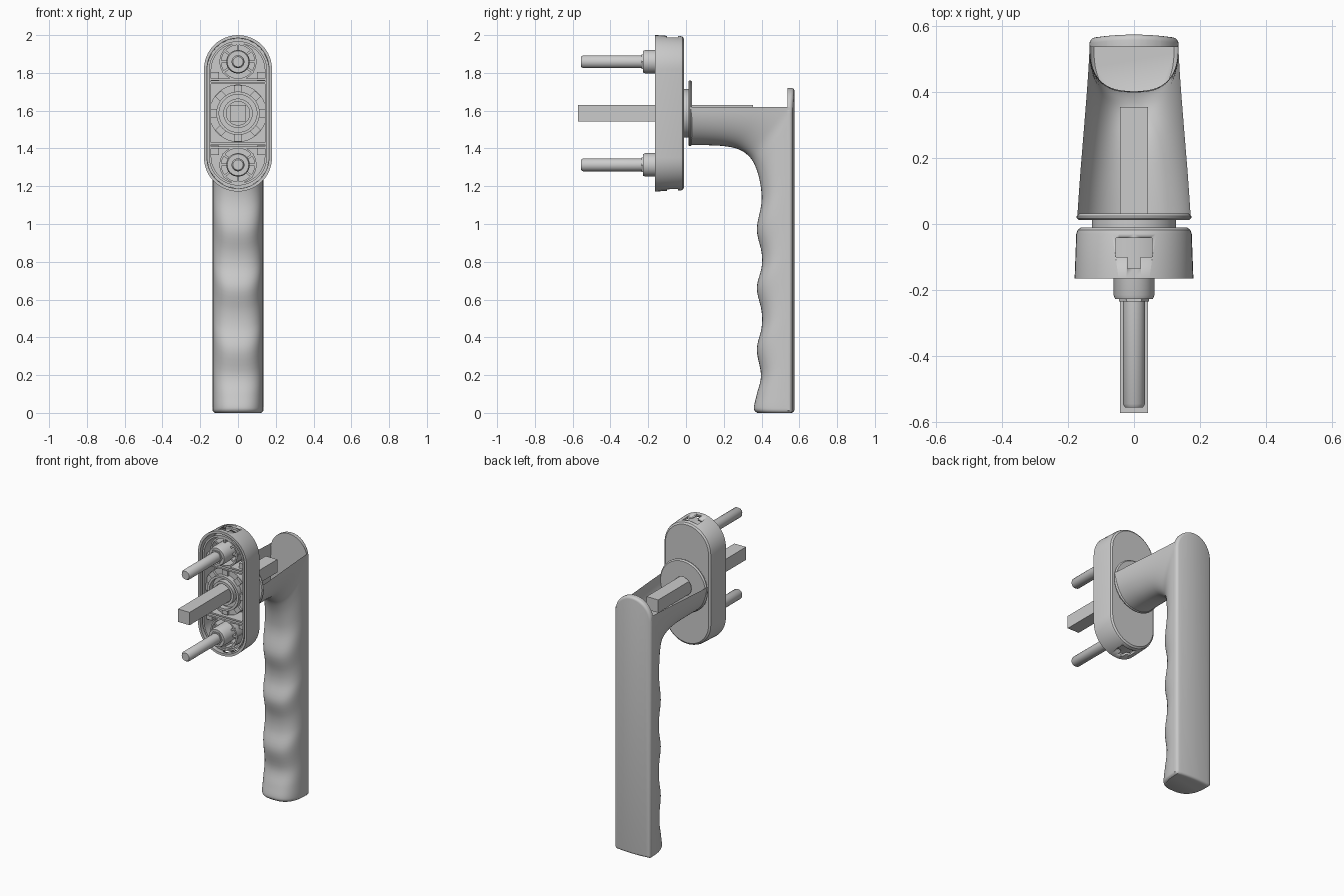
import bpy, bmesh, math
from mathutils import Matrix, Vector

if "Cube" in bpy.data.objects:
    bpy.data.objects.remove(bpy.data.objects["Cube"])

Z = 1.586          # height of the spindle axis
SCREW = 0.273      # screw offset above / below the axis


def finish(name, bm, angle=35):
    bmesh.ops.remove_doubles(bm, verts=bm.verts, dist=1e-5)
    bmesh.ops.recalc_face_normals(bm, faces=bm.faces)
    me = bpy.data.meshes.new(name)
    bm.to_mesh(me)
    bm.free()
    ob = bpy.data.objects.new(name, me)
    bpy.context.collection.objects.link(ob)
    bpy.ops.object.select_all(action='DESELECT')
    ob.select_set(True)
    bpy.context.view_layer.objects.active = ob
    bpy.ops.object.shade_smooth_by_angle(angle=math.radians(angle))
    return ob


def loft(name, prof, cz, h=0.0, seg=24, closed=False):
    """Sweep (radius, y) profile around a circle, or a stadium when h > 0."""
    bm = bmesh.new()
    rings = []
    for r, y in prof:
        ring = []
        for half in (0, 1):
            for i in range(seg + 1):
                a = math.pi * (half + i / seg)
                dz = -h if half else h
                ring.append(bm.verts.new((r * math.cos(a), y, cz + dz + r * math.sin(a))))
        rings.append(ring)
    n = len(rings[0])
    pairs = list(zip(rings, rings[1:]))
    if closed:
        pairs.append((rings[-1], rings[0]))
    else:
        bm.faces.new(rings[0])
        bm.faces.new(rings[-1])
    for a, b in pairs:
        for i in range(n):
            j = (i + 1) % n
            bm.faces.new((a[i], a[j], b[j], b[i]))
    bmesh.ops.dissolve_degenerate(bm, dist=1e-6, edges=bm.edges)
    return finish(name, bm)


def tube(name, r_out, r_in, y0, y1, cz, h=0.0):
    return loft(name, [(r_out, y0), (r_out, y1), (r_in, y1), (r_in, y0)], cz, h, closed=True)


def box(name, lo, hi, pivot=None, turn=0.0):
    bm = bmesh.new()
    lo, hi = Vector(lo), Vector(hi)
    bmesh.ops.create_cube(bm, size=1)
    for v in bm.verts:
        v.co = Vector([c * s for c, s in zip(v.co, hi - lo)]) + (lo + hi) / 2
    if pivot:
        bmesh.ops.rotate(bm, verts=bm.verts, cent=pivot, matrix=Matrix.Rotation(turn, 3, 'Y'))
    return finish(name, bm)


# Rosette: rounded cover, hollow on the front
rosette = loft("rosette_cover", [
    (0.162, -0.04), (0.164, -0.165), (0.18, -0.165), (0.175, -0.03),
    (0.171, -0.018), (0.160, -0.010)], Z, h=0.234)

# Release slots in the rounded ends of the cover
for s in (1, -1):
    for w, y0, y1 in ((0.055, -0.10, -0.042), (0.02, -0.135, -0.09)):
        z = Z + s * 0.41
        cut = box("slot_cutter", (-w, y0, z - 0.045), (w, y1, z + 0.045))
        cut.hide_render = True
        mod = rosette.modifiers.new("slot", 'BOOLEAN')
        mod.operation, mod.object, mod.solver = 'DIFFERENCE', cut, 'EXACT'
        bpy.context.view_layer.objects.active = rosette
        bpy.ops.object.modifier_apply(modifier=mod.name)
        bpy.data.objects.remove(cut)

# Inner carrier: frame, hub discs and sleeves
tube("carrier_frame", 0.154, 0.142, -0.155, -0.035, Z, h=0.228)
tube("hub_plate", 0.152, 0.07, -0.125, -0.035, Z)
tube("hub_ring", 0.115, 0.1, -0.16, -0.1, Z)
tube("hub_sleeve", 0.078, 0.062, -0.16, -0.035, Z)
for i in range(8):
    box("hub_tab", (0.112, -0.14, Z - 0.022), (0.148, -0.1, Z + 0.022),
        (0, 0, Z), math.radians(45 * i))

# Screws with hex collars, surrounding rings and ribs
for s, side in ((1, "upper"), (-1, "lower")):
    c = Z + s * SCREW
    loft(side + "_screw_boss", [(0.062, -0.035), (0.062, -0.215), (0.057, -0.228)], c)
    loft(side + "_screw_nut", [(0.045, -0.2), (0.045, -0.235)], c, seg=3)
    loft(side + "_screw", [(0.034, -0.2), (0.034, -0.545), (0.027, -0.556)], c)
    tube(side + "_boss_ring", 0.098, 0.088, -0.15, -0.035, c)
    for a in (0, 40, 90, 140, 180, 215, 325):
        box(side + "_rib", (0.055, -0.145, c - 0.006), (0.1, -0.035, c + 0.006),
            (0, 0, c), math.radians(-s * a))
    for dz in (0.16, 0.18):
        z = Z + s * dz
        box(side + "_cross_rib", (-0.145, -0.15, z - 0.005), (0.145, -0.035, z + 0.005))
    for sx in (1, -1):
        box(side + "_web", (min(sx * 0.1, sx * 0.145), -0.13, Z + s * 0.195 - 0.025),
            (max(sx * 0.1, sx * 0.145), -0.035, Z + s * 0.195 + 0.025))

# Square spindle and bearing washer
box("square_spindle", (-0.043, -0.573, Z - 0.043), (0.043, 0.355, Z + 0.043))
tube("bearing_washer", 0.128, 0.062, -0.02, 0.02, Z)

# Neck flange
loft("neck_flange", [(0.062, 0.012), (0.168, 0.012), (0.174, 0.018), (0.174, 0.024),
                     (0.166, 0.032), (0.062, 0.032)], Z, closed=True)

# Handle skin: front outline (y, z), matching back edge (y, z), half width, roundness
keys = [
    (.02, 1.417, .02, 1.62, .172, 2.1), (.12, 1.417, .15, 1.62, .163, 2.2),
    (.22, 1.410, .31, 1.62, .150, 2.3), (.29, 1.390, .44, 1.62, .140, 2.4),
    (.345, 1.345, .545, 1.62, .134, 2.5), (.380, 1.27, .55, 1.55, .134, 2.6),
    (.398, 1.18, .55, 1.38, .134, 2.7), (.398, 1.10, .55, 1.25, .134, 2.7),
    (.375, .97, .55, 1.10, .134, 2.7), (.400, .85, .55, .97, .134, 2.7),
    (.400, .77, .55, .88, .134, 2.7), (.375, .66, .55, .78, .134, 2.7),
    (.400, .54, .55, .66, .134, 2.7), (.400, .45, .55, .56, .134, 2.7),
    (.375, .335, .55, .44, .134, 2.7), (.397, .20, .55, .27, .134, 2.7),
    (.375, .10, .55, .13, .134, 2.7), (.360, .035, .55, .04, .134, 2.7),
    (.363, .012, .55, .012, .132, 2.7), (.378, 0, .55, 0, .122, 2.7)]


def smooth_rows(k, steps=5):
    rows = []
    for i in range(len(k) - 1):
        p0, p1, p2, p3 = k[max(i - 1, 0)], k[i], k[i + 1], k[min(i + 2, len(k) - 1)]
        for j in range(steps):
            t = j / steps
            rows.append([b + 0.5 * t * (c - a + t * (2*a - 5*b + 4*c - d + t * (3*(b - c) + d - a)))
                         for a, b, c, d in zip(p0, p1, p2, p3)])
    return rows + [list(k[-1])]


bm = bmesh.new()
N = 28
rings = []
for by, bz, ey, ez, w, n in smooth_rows(keys):
    ez, bz = min(ez, 1.62), max(bz, 0)
    ez = max(ez, 0)
    ring = []
    for i in range(N + 1):
        a = math.pi * i / N
        ca, sa = math.cos(a), math.sin(a)
        x = w * math.copysign(abs(ca) ** (2 / n), ca)
        s = max(sa, 0) ** (2 / n)
        ring.append(bm.verts.new((x, ey + (by - ey) * s, ez + (bz - ez) * s)))
    rings.append(ring)
for a, b in zip(rings, rings[1:]):
    for i in range(N):
        bm.faces.new((a[i], a[i + 1], b[i + 1], b[i]))
bm.faces.new(rings[-1])
finish("handle_skin", bm)

# Handle back: long plate with a round top, softened and slightly bowed
bm = bmesh.new()
R, top = 0.135, 1.585
outline = [(-R + 0.012, 0), (R - 0.012, 0), (R, 0.012)]
outline += [(R * math.cos(math.pi * i / 24), top + R * math.sin(math.pi * i / 24)) for i in range(25)]
outline += [(-R, 0.012)]
face = bm.faces.new([bm.verts.new((x, 0.537, z)) for x, z in outline])
back = bmesh.ops.extrude_face_region(bm, geom=[face])["geom"]
for v in back:
    if isinstance(v, bmesh.types.BMVert):
        v.co.y = 0.574
rim = [e for e in bm.edges if all(v.co.y > 0.57 for v in e.verts)]
bmesh.ops.bevel(bm, geom=rim, offset=0.016, segments=4, profile=0.5, affect='EDGES')
for i in range(-5, 6):
    bmesh.ops.bisect_plane(bm, geom=bm.verts[:] + bm.edges[:] + bm.faces[:],
                           plane_co=(i * 0.02, 0, 0), plane_no=(1, 0, 0))
for v in bm.verts:
    if v.co.y > 0.54:
        v.co.y -= 0.6 * v.co.x ** 2
finish("handle_back", bm)
